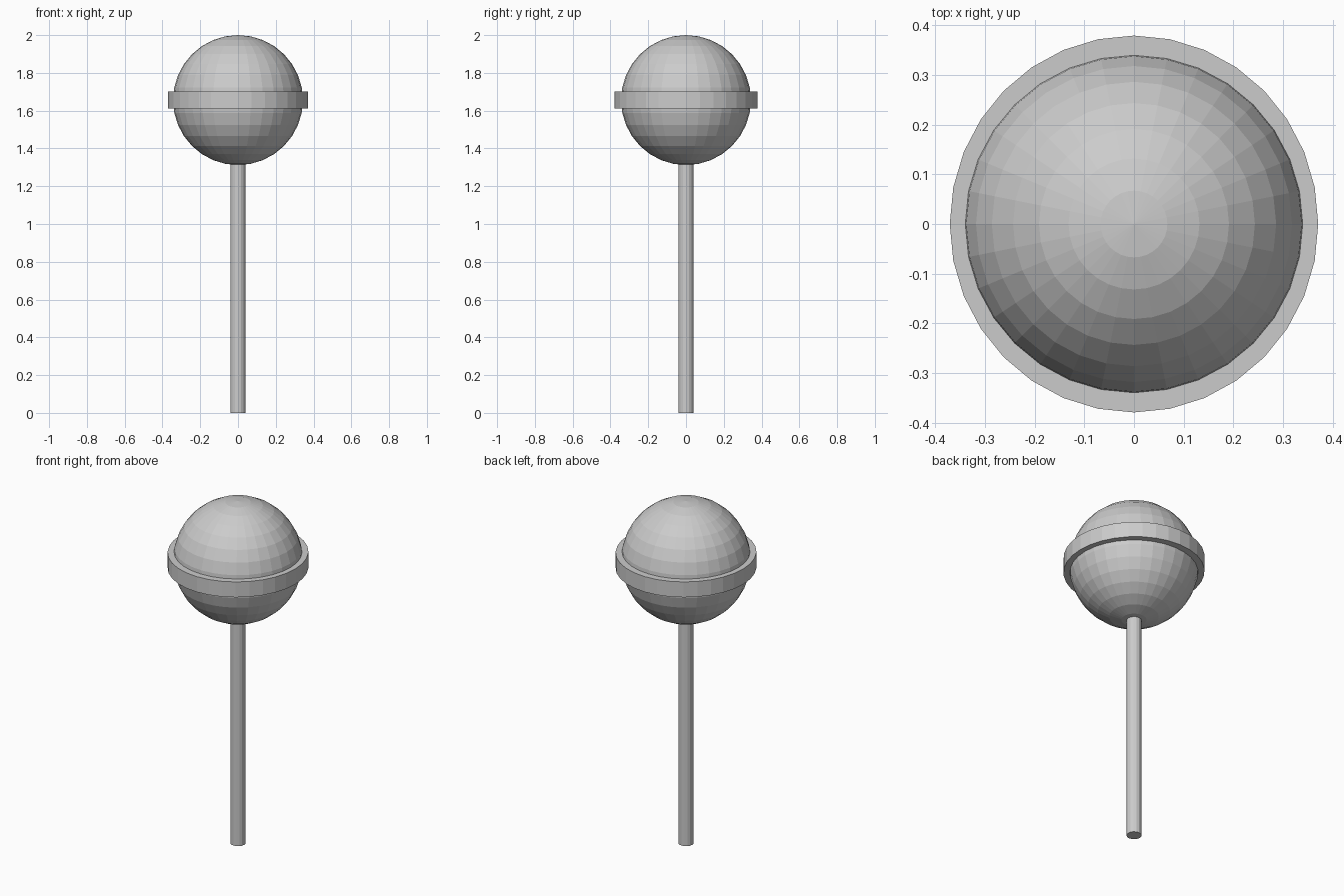
import bpy

if "Cube" in bpy.data.objects:
    bpy.data.objects.remove(bpy.data.objects["Cube"])


def cylinder(name, sides, radius, z0, z1, scale_x=1.0):
    bpy.ops.mesh.primitive_cylinder_add(
        vertices=sides, radius=radius, depth=z1 - z0, location=(0, 0, (z0 + z1) / 2))
    obj = bpy.context.object
    obj.name = name
    obj.scale.x = scale_x
    return obj


# Round candy head, flat shaded
bpy.ops.mesh.primitive_uv_sphere_add(
    segments=32, ring_count=16, radius=0.344, location=(0, 0, 1.656))
bpy.context.object.name = "candy_ball"

# Raised band around the middle, slightly narrower in x
cylinder("candy_band", 32, 0.379, 1.612, 1.702, 0.978)

# Stick, its top end sunk into the candy
cylinder("stick", 16, 0.04, 0.0, 1.36)
